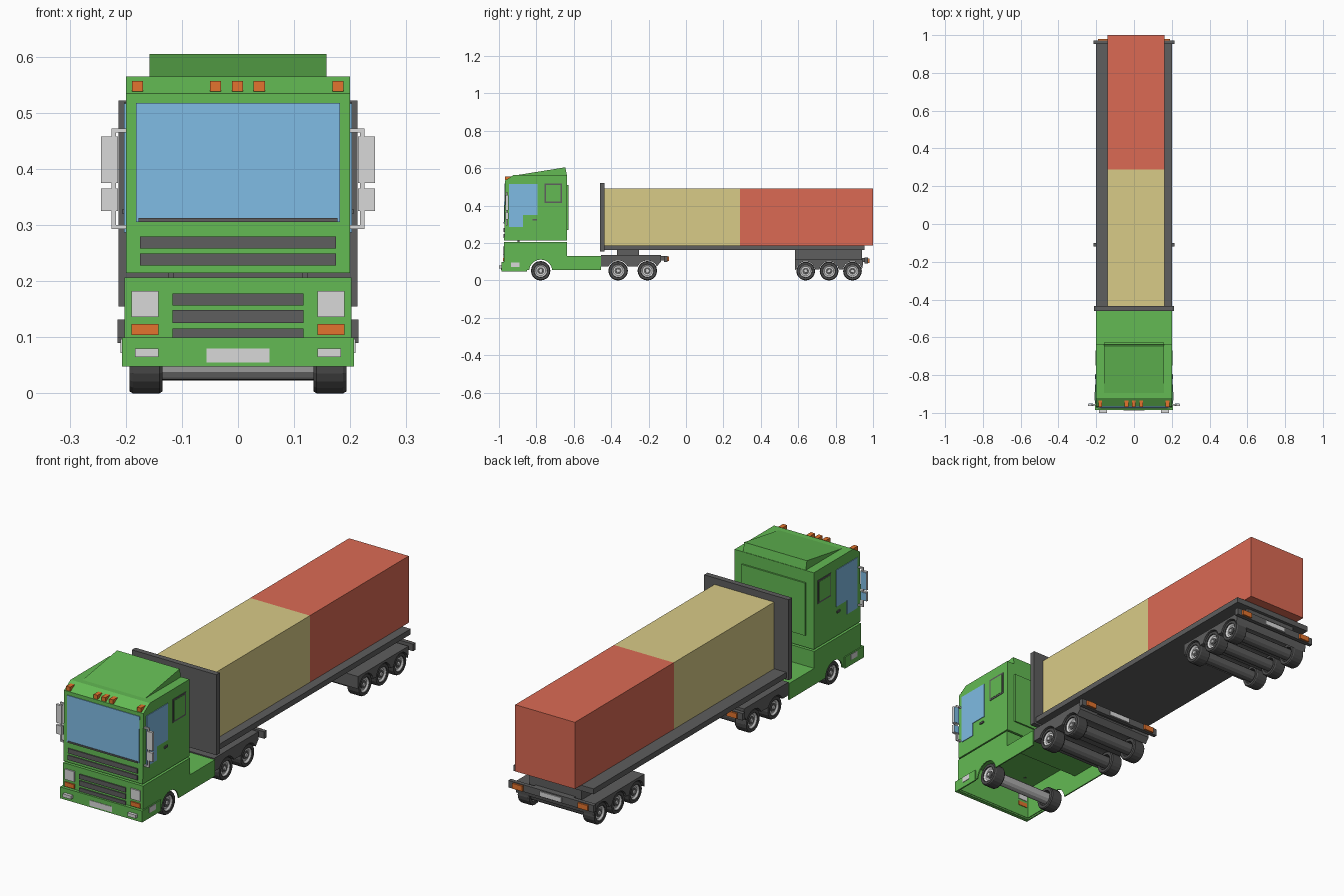
import bpy, bmesh, math

if "Cube" in bpy.data.objects:
    bpy.data.objects.remove(bpy.data.objects["Cube"])


def material(name, hexcol):
    lin = []
    for i in (0, 2, 4):
        c = int(hexcol[i:i + 2], 16) / 255
        lin.append(c / 12.92 if c <= 0.04045 else ((c + 0.055) / 1.055) ** 2.4)
    m = bpy.data.materials.new(name)
    m.diffuse_color = (*lin, 1)
    m.use_nodes = True
    m.node_tree.nodes["Principled BSDF"].inputs["Base Color"].default_value = m.diffuse_color
    return m


GREEN = material("cab_green", "63ba53")
BLUE = material("glass_blue", "7fbbe3")
ORANGE = material("lamp_orange", "e4742e")
LIGHT = material("light_grey", "d9d9d9")
AXLE = material("axle_grey", "b0b0b0")
DARK = material("chassis_grey", "5e5e5e")
TYRE = material("tyre_grey", "4c4c4c")
TAN = material("container_tan", "d9cb87")
RED = material("container_red", "db6a54")


def finish(name, mat, bm):
    bmesh.ops.recalc_face_normals(bm, faces=bm.faces)
    me = bpy.data.meshes.new(name)
    bm.to_mesh(me)
    bm.free()
    me.materials.append(mat)
    ob = bpy.data.objects.new(name, me)
    bpy.context.collection.objects.link(ob)
    return ob


def prism(name, mat, pts, x0, x1):
    """Side profile (y, z) extruded along x."""
    bm = bmesh.new()
    a = [bm.verts.new((x0, y, z)) for y, z in pts]
    b = [bm.verts.new((x1, y, z)) for y, z in pts]
    bm.faces.new(a)
    bm.faces.new(b[::-1])
    n = len(pts)
    for i in range(n):
        j = (i + 1) % n
        bm.faces.new((a[i], b[i], b[j], a[j]))
    return finish(name, mat, bm)


def box(name, mat, x0, x1, y0, y1, z0, z1):
    return prism(name, mat, [(y0, z0), (y1, z0), (y1, z1), (y0, z1)], x0, x1)


def lathe(name, mat, prof, cy, cz, closed=True, n=20):
    """Profile (x, radius) turned around an axle parallel to x."""
    bm = bmesh.new()
    rings = [[bm.verts.new((x, cy + r * math.cos(math.tau * k / n), cz + r * math.sin(math.tau * k / n)))
              for k in range(n)] for x, r in prof]
    m = len(rings)
    for i in range(m if closed else m - 1):
        p, q = rings[i], rings[(i + 1) % m]
        for k in range(n):
            bm.faces.new((p[k], p[k - 1], q[k - 1], q[k]))
    if not closed:
        bm.faces.new(rings[0])
        bm.faces.new(rings[-1])
    return finish(name, mat, bm)


def arch(cy, r, zb, n=10):
    """Wheel arch points from back to front along a profile's bottom edge."""
    a0 = math.asin((zb - 0.05) / r)
    return [(cy + r * math.cos(a0 + (math.pi - 2 * a0) * k / n),
             0.05 + r * math.sin(a0 + (math.pi - 2 * a0) * k / n)) for k in range(n + 1)]


def front_y(z):
    return -0.972 + 0.005 * max(0, z - 0.21) / 0.325


def front_plate(name, mat, x0, x1, z0, z1, t=0.005):
    a, b = front_y(z0), front_y(z1)
    return prism(name, mat, [(a - t, z0), (a + 0.003, z0), (b + 0.003, z1), (b - t, z1)], x0, x1)


# Cab upper shell, with a see-through gap above the lower body
prism("cab_upper", GREEN, [(-0.972, 0.215), (-0.967, 0.535), (-0.92, 0.565),
                           (-0.635, 0.565), (-0.635, 0.215)], -0.2, 0.2)
prism("roof_spoiler", GREEN, [(-0.9, 0.564), (-0.645, 0.605), (-0.637, 0.564)], -0.158, 0.158)
box("cab_back_panel", GREEN, -0.16, 0.16, -0.637, -0.628, 0.27, 0.51)
for s in (-1, 1):
    box("cab_mount", DARK, s * 0.115, s * 0.125, -0.9, -0.89, 0.2, 0.22)

# Lower body, open underneath: nose, top panels and side skirts with wheel arch
box("cab_nose", GREEN, -0.2, 0.2, -0.972, -0.966, 0.055, 0.207)
box("cab_lower_top", GREEN, -0.2, 0.2, -0.97, -0.636, 0.201, 0.207)
box("cab_lower_back", GREEN, -0.2, 0.2, -0.641, -0.635, 0.125, 0.207)
box("rear_body_top", GREEN, -0.2, 0.2, -0.64, -0.455, 0.125, 0.13)
box("front_bumper", GREEN, -0.207, 0.207, -0.986, -0.968, 0.048, 0.1)
for s in (-1, 1):
    prism("side_skirt", GREEN, [(-0.972, 0.055), (-0.972, 0.207), (-0.635, 0.207), (-0.635, 0.13),
                                (-0.455, 0.13), (-0.455, 0.055)] + arch(-0.777, 0.062, 0.055),
          s * 0.196, s * 0.202)
    box("bumper_side", GREEN, s * 0.2, s * 0.207, -0.986, -0.85, 0.048, 0.1)

# Windscreen, wiper strip and grilles
front_plate("windscreen", BLUE, -0.182, 0.182, 0.306, 0.518, 0.003)
front_plate("wiper_strip", DARK, -0.177, 0.177, 0.306, 0.313, 0.006)
for z0, z1 in ((0.258, 0.28), (0.228, 0.249)):
    front_plate("upper_grille", DARK, -0.175, 0.175, z0, z1)
for z0, z1 in ((0.157, 0.178), (0.126, 0.149), (0.1, 0.116)):
    front_plate("lower_grille", DARK, -0.117, 0.117, z0, z1)
box("front_plate", LIGHT, -0.056, 0.056, -0.988, -0.984, 0.055, 0.08)

# Roof marker lamps
for x in (-0.179, -0.04, -0.001, 0.038, 0.178):
    box("roof_lamp", ORANGE, x - 0.01, x + 0.01, -0.968, -0.935, 0.538, 0.557)

for s in (-1, 1):
    # Front lamps, reaching through the nose
    for name, mat, z0, z1 in (("headlight", LIGHT, 0.136, 0.183), ("indicator", ORANGE, 0.104, 0.124)):
        box(name, mat, s * 0.142, s * 0.19, -0.978, -0.963, z0, z1)
    box("fog_lamp", LIGHT, s * 0.142, s * 0.184, -1.0, -0.985, 0.065, 0.08)
    box("bumper_side_lamp", LIGHT, s * 0.206, s * 0.209, -0.935, -0.89, 0.072, 0.097)
    # Door window, rear side panel and handle
    prism("side_window", BLUE, [(-0.947, 0.287), (-0.872, 0.287), (-0.872, 0.35), (-0.793, 0.35),
                                (-0.793, 0.517), (-0.947, 0.517)], s * 0.197, s * 0.203)
    box("sleeper_panel_rim", DARK, s * 0.197, s * 0.202, -0.757, -0.663, 0.413, 0.519)
    box("sleeper_panel", GREEN, s * 0.197, s * 0.203, -0.749, -0.671, 0.421, 0.511)
    box("door_handle", DARK, s * 0.198, s * 0.206, -0.82, -0.797, 0.32, 0.329)
    # Mirrors on a bracket, glass facing back
    box("mirror_post", LIGHT, s * 0.217, s * 0.225, -0.962, -0.954, 0.293, 0.472)
    for z in (0.293, 0.465):
        box("mirror_arm", LIGHT, s * 0.198, s * 0.225, -0.962, -0.954, z, z + 0.007)
    for name, x, z0, z1 in (("large_mirror", 0.214, 0.375, 0.458), ("small_mirror", 0.214, 0.325, 0.365)):
        box(name, LIGHT, s * x, s * 0.244, -0.964, -0.952, z0, z1)
        box(name + "_glass", BLUE, s * (x + 0.002), s * 0.242, -0.953, -0.95, z0 + 0.003, z1 - 0.003)

# Full-width mudguards arching over the rear axles
prism("tractor_mudguard", DARK, [(-0.455, 0.075), (-0.455, 0.135), (-0.135, 0.135), (-0.135, 0.1)]
      + arch(-0.207, 0.057, 0.075) + arch(-0.363, 0.057, 0.075), -0.198, 0.198)
prism("trailer_mudguard", DARK, [(0.582, 0.055), (0.582, 0.112), (0.945, 0.112), (0.945, 0.08)]
      + arch(0.89, 0.052, 0.06) + arch(0.765, 0.052, 0.06) + arch(0.64, 0.052, 0.06), -0.198, 0.198)

# Coupling and trailer underframe
box("coupling_plate", DARK, -0.09, 0.09, -0.37, -0.25, 0.133, 0.165)
box("trailer_underframe", DARK, -0.13, 0.13, 0.582, 0.94, 0.108, 0.165)

# Trailer deck, headboard and two-colour load
box("trailer_deck", DARK, -0.202, 0.202, -0.46, 0.955, 0.163, 0.188)
box("headboard", DARK, -0.213, 0.213, -0.46, -0.435, 0.155, 0.522)
box("front_container", TAN, -0.14, 0.161, -0.436, 0.288, 0.188, 0.492)
box("rear_container", RED, -0.14, 0.161, 0.288, 1.0, 0.188, 0.492)

# Rear lamp bars on tractor and trailer
for name, y, z in (("tractor", -0.1, 0.1), ("trailer", 0.972, 0.09)):
    box(name + "_lamp_bar", DARK, -0.215, 0.215, y - 0.018, y, z, z + 0.032)
    box(name + "_bar_bracket", DARK, -0.1, 0.1, y - 0.05, y - 0.01, z + 0.008, z + 0.03)
    box(name + "_rear_plate", LIGHT, -0.055, 0.055, y - 0.002, y + 0.005, z + 0.004, z + 0.026)
    for s in (-1, 1):
        box(name + "_rear_lamp", ORANGE, s * 0.14, s * 0.19, y - 0.002, y + 0.008, z + 0.004, z + 0.028)

# Wheels and axles
for y, r, ra, am in ((-0.777, 0.052, 0.027, AXLE), (-0.363, 0.052, 0.028, DARK), (-0.207, 0.052, 0.028, DARK),
                     (0.64, 0.05, 0.027, DARK), (0.765, 0.05, 0.027, DARK), (0.89, 0.05, 0.027, DARK)):
    lathe("axle", am, [(-0.17, ra), (0.17, ra)], y, r, closed=False, n=12)
    for s in (-1, 1):
        lathe("tyre", TYRE, [(s * 0.135, r * 0.68), (s * 0.135, r * 0.93), (s * 0.14, r), (s * 0.187, r),
                             (s * 0.193, r * 0.93), (s * 0.193, r * 0.68)], y, r)
        lathe("rim", LIGHT, [(s * 0.165, r * 0.69), (s * 0.189, r * 0.66), (s * 0.183, r * 0.5)],
              y, r, closed=False)
        lathe("hub_ring", DARK, [(s * 0.18, r * 0.36), (s * 0.186, r * 0.36)], y, r, closed=False)
        lathe("hub_cap", LIGHT, [(s * 0.18, r * 0.2), (s * 0.191, r * 0.17)], y, r, closed=False, n=10)
